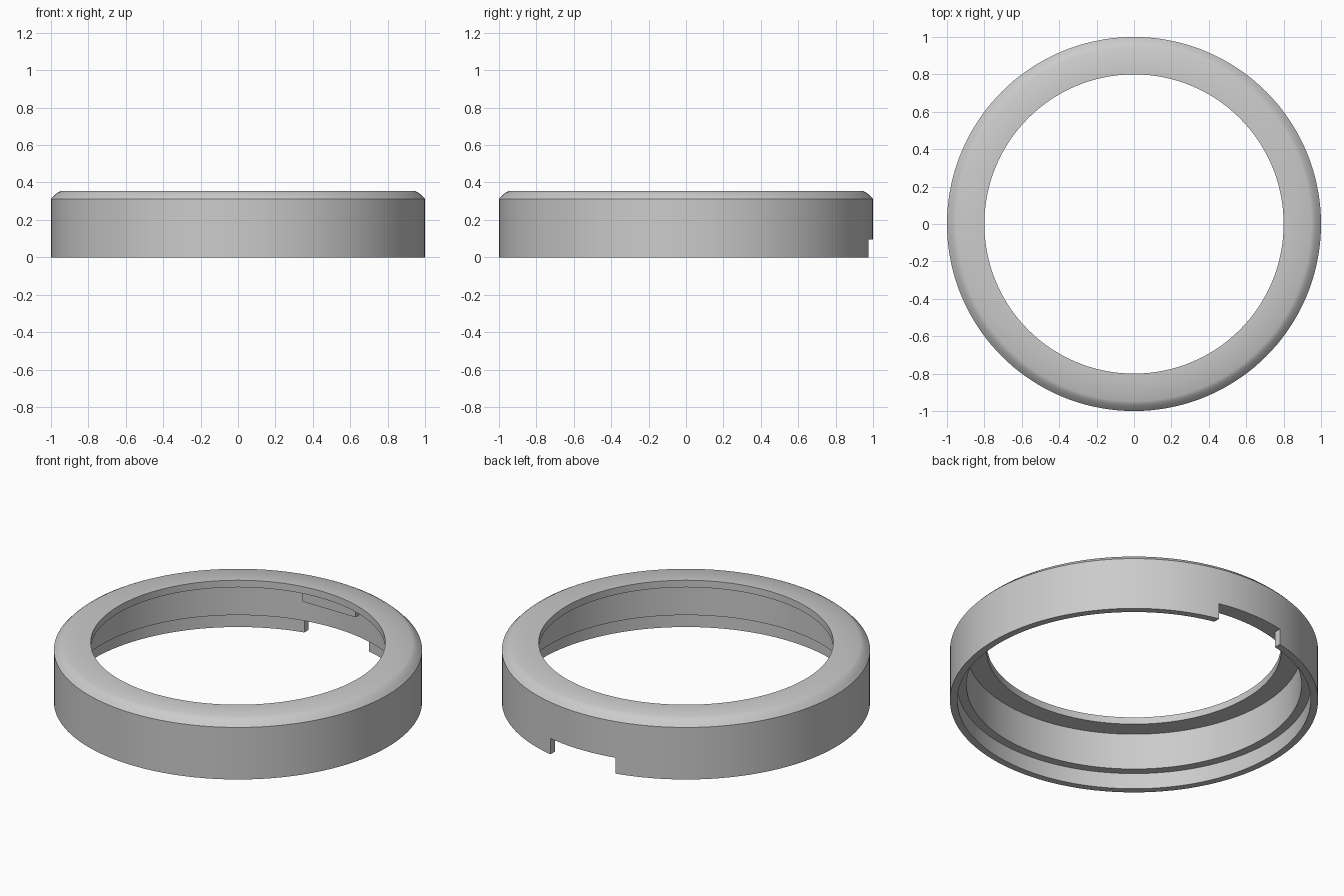
import bpy
import bmesh
from math import radians
from mathutils import Vector

cube = bpy.data.objects.get("Cube")
if cube:
    bpy.data.objects.remove(cube, do_unlink=True)

SEGMENTS = 144
STEP_Z, LIP_Z, TOP_Z = 0.095, 0.313, 0.355

grey = bpy.data.materials.new("light_grey")
grey.use_nodes = True
colour = (0.6, 0.6, 0.6, 1)
grey.diffuse_color = colour
grey.node_tree.nodes["Principled BSDF"].inputs["Base Color"].default_value = colour


def make_object(name, bm):
    bmesh.ops.recalc_face_normals(bm, faces=bm.faces)
    mesh = bpy.data.meshes.new(name)
    bm.to_mesh(mesh)
    bm.free()
    mesh.materials.append(grey)
    obj = bpy.data.objects.new(name, mesh)
    bpy.context.collection.objects.link(obj)
    return obj


def revolve(name, profile):
    bm = bmesh.new()
    verts = [bm.verts.new((r, 0, z)) for r, z in profile]
    edges = [bm.edges.new((a, b)) for a, b in zip(verts, verts[1:] + verts[:1])]
    bmesh.ops.spin(bm, geom=verts + edges, axis=(0, 0, 1), cent=(0, 0, 0),
                   angle=radians(360), steps=SEGMENTS, use_merge=True)
    bmesh.ops.remove_doubles(bm, verts=bm.verts, dist=0.0001)
    return make_object(name, bm)


def box(name, low, high):
    low, high = Vector(low), Vector(high)
    bm = bmesh.new()
    bmesh.ops.create_cube(bm, size=1)
    bmesh.ops.scale(bm, verts=bm.verts, vec=high - low)
    bmesh.ops.translate(bm, verts=bm.verts, vec=(low + high) / 2)
    return make_object(name, bm)


# Ring with a softened top rim, inner lip and stepped bore
ring = revolve("ring_body", [
    (1.0, 0), (1.0, 0.312), (0.984, 0.329), (0.967, 0.344), (0.947, TOP_Z),
    (0.8, TOP_Z), (0.8, LIP_Z), (0.91, LIP_Z), (0.91, STEP_Z),
    (0.96, STEP_Z), (0.96, 0),
])

# Notch through the lower skirt at the back
cutter = box("notch_cutter", (-0.215, 0.8, -0.1), (0.215, 1.1, STEP_Z))
cutter.hide_render = True
cut = ring.modifiers.new("notch", "BOOLEAN")
cut.operation = "DIFFERENCE"
cut.solver = "EXACT"
cut.object = cutter
bpy.context.view_layer.objects.active = ring
for obj in bpy.context.selected_objects:
    obj.select_set(False)
ring.select_set(True)
bpy.ops.object.modifier_apply(modifier=cut.name)
bpy.data.objects.remove(cutter, do_unlink=True)
bpy.ops.object.shade_smooth_by_angle(angle=radians(30))

# Locating tab under the lip, above the notch
box("locating_tab", (-0.176, 0.86, 0.225), (0.176, 0.93, 0.32))
